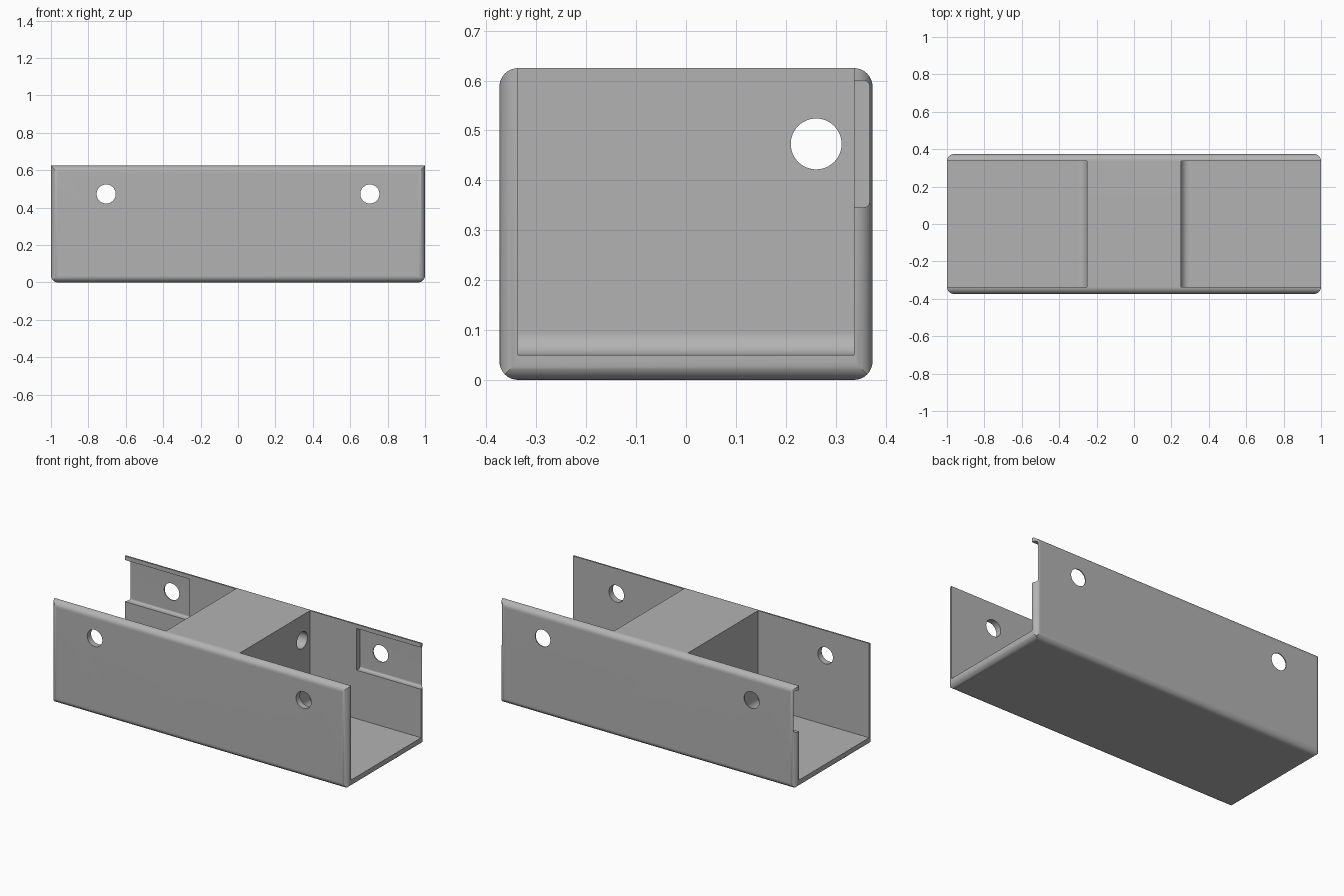
import bpy, bmesh
from math import radians, tan, sin, cos, tau
from mathutils import Vector

if "Cube" in bpy.data.objects:
    bpy.data.objects.remove(bpy.data.objects["Cube"], do_unlink=True)

L, W, H = 1.0, 0.374, 0.625      # half length, half width, height
INNER, FLOOR, BLOCK = 0.337, 0.05, 0.25
R = W - INNER
HOLE_R, HOLE_X, HOLE_Y, HOLE_Z = 0.051, 0.705, 0.261, 0.473


def rounded(corners, steps=10):
    """Polygon from (u, v, radius) corners, rounding where radius > 0."""
    pts = []
    for i, (u, v, r) in enumerate(corners):
        p = Vector((u, v))
        if r == 0:
            pts.append(p)
            continue
        a = (Vector(corners[i - 1][:2]) - p).normalized()
        b = (Vector(corners[(i + 1) % len(corners)][:2]) - p).normalized()
        c = p + (a + b) * r
        for k in range(steps + 1):
            t = k / steps * tau / 4
            pts.append(c - b * r * cos(t) - a * r * sin(t))
    return pts


def rect(u0, v0, u1, v1, r=(0, 0, 0, 0)):
    """Corner order: low-low, high-low, high-high, low-high."""
    return rounded([(u0, v0, r[0]), (u1, v0, r[1]), (u1, v1, r[2]), (u0, v1, r[3])])


def circle(u, v, r, n=48):
    return [Vector((u + r * cos(tau * k / n), v + r * sin(tau * k / n))) for k in range(n)]


def prism(name, pts, axis, lo, hi):
    place = {"x": lambda p, w: (w, p.x, p.y),
             "y": lambda p, w: (p.x, w, p.y),
             "z": lambda p, w: (p.x, p.y, w)}[axis]
    bm = bmesh.new()
    ends = [[bm.verts.new(place(p, w)) for p in pts] for w in (lo, hi)]
    bm.faces.new(ends[0])
    bm.faces.new(ends[1])
    for i in range(len(pts)):
        bm.faces.new((ends[0][i - 1], ends[0][i], ends[1][i], ends[1][i - 1]))
    bmesh.ops.recalc_face_normals(bm, faces=bm.faces)
    mesh = bpy.data.meshes.new(name)
    bm.to_mesh(mesh)
    bm.free()
    ob = bpy.data.objects.new(name, mesh)
    bpy.context.collection.objects.link(ob)
    return ob


def combine(ob, tool, operation):
    bpy.context.view_layer.objects.active = ob
    mod = ob.modifiers.new("combine", "BOOLEAN")
    mod.operation, mod.solver, mod.object = operation, "EXACT", tool
    bpy.ops.object.modifier_apply(modifier=mod.name)
    bpy.data.objects.remove(tool, do_unlink=True)


# Outer body: rounded end section, trimmed to rounded plan and rounded lower ends
body = prism("channel_body", rect(-W, 0, W, H, (R,) * 4), "x", -1.2, 1.2)
combine(body, prism("plan_trim", rect(-L, -W, L, W, (R,) * 4), "z", -0.2, 0.9), "INTERSECT")
combine(body, prism("end_trim", rect(-L, 0, L, 0.9, (R, R, 0, 0)), "y", -0.6, 0.6), "INTERSECT")

for s in (-1, 1):
    # Open pocket at each end, with a fillet at the foot of the central block
    pocket = rounded([(s * BLOCK, FLOOR, 0.045), (s * 1.2, FLOOR, 0),
                      (s * 1.2, 0.9, 0), (s * BLOCK, 0.9, 0)])
    combine(body, prism("pocket_cutter", pocket, "y", -INNER, INNER), "DIFFERENCE")
    # Shallow recess inside the back wall
    recess = rect(0.3, 0.346, 0.368, 0.6, (0, 0.012, 0.012, 0))
    lo, hi = sorted((s * 0.565, s * 1.2))
    combine(body, prism("recess_cutter", recess, "x", lo, hi), "DIFFERENCE")
    # Cross hole through both walls
    combine(body, prism("wall_hole_cutter", circle(s * HOLE_X, HOLE_Z, HOLE_R),
                        "y", -0.6, 0.6), "DIFFERENCE")

# Lengthwise hole through the central block
combine(body, prism("block_hole_cutter", circle(HOLE_Y, HOLE_Z, HOLE_R),
                    "x", -0.4, 0.4), "DIFFERENCE")

# Single grey finish
grey = bpy.data.materials.new("plain_grey")
grey.use_nodes = True
colour = (0.45, 0.45, 0.45, 1)
grey.diffuse_color = colour
grey.node_tree.nodes["Principled BSDF"].inputs["Base Color"].default_value = colour
body.data.materials.clear()
body.data.materials.append(grey)

# Smooth curved surfaces, keep hard edges
bpy.ops.object.select_all(action="DESELECT")
body.select_set(True)
bpy.context.view_layer.objects.active = body
bpy.ops.object.shade_smooth_by_angle(angle=radians(25))
weighted = body.modifiers.new("weighted_normals", "WEIGHTED_NORMAL")
weighted.keep_sharp = True
